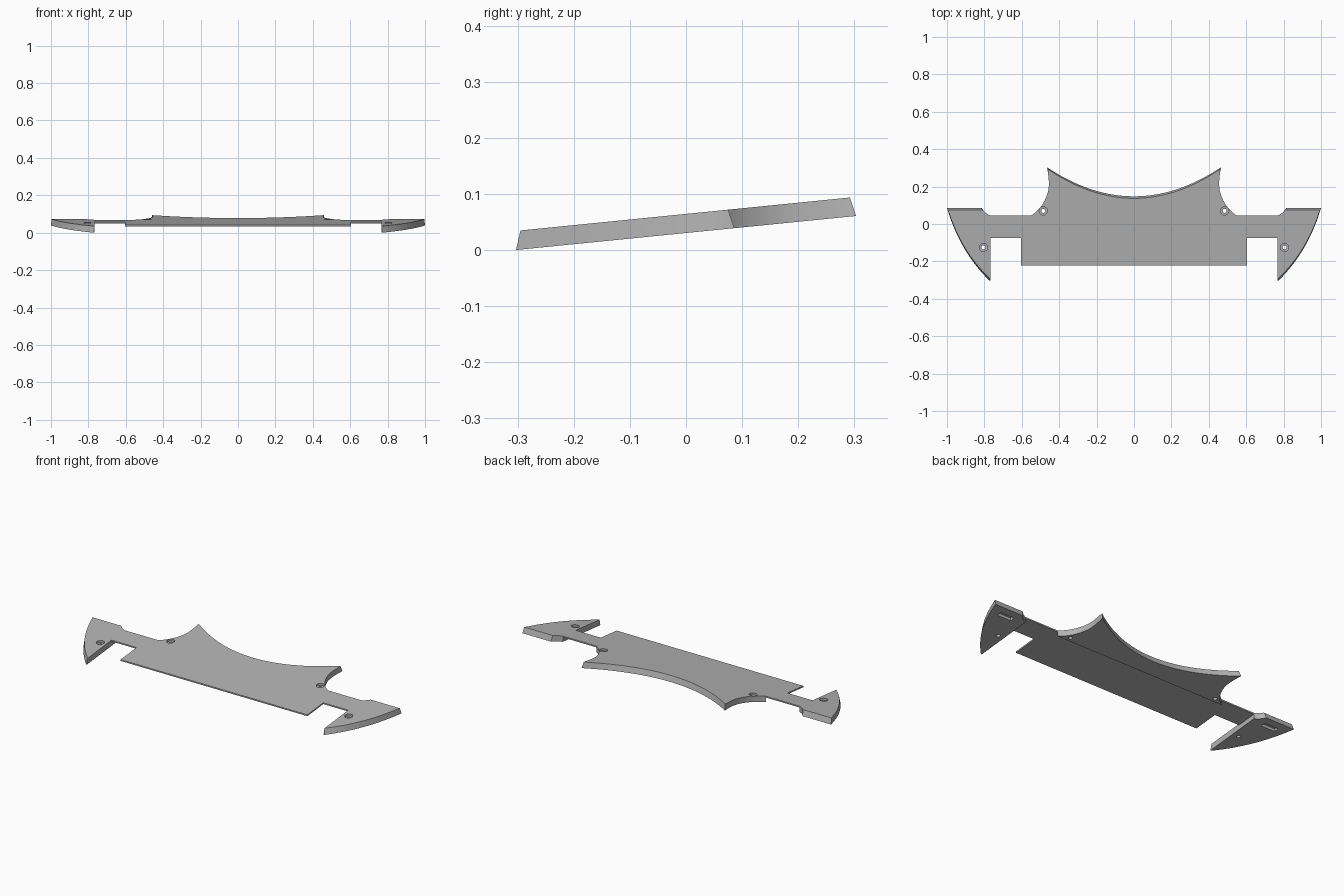
import bpy, bmesh, math

if "Cube" in bpy.data.objects:
    bpy.data.objects.remove(bpy.data.objects["Cube"], do_unlink=True)

THICK, THIN, DRAFT = 0.034, 0.008, 0.011

grey = bpy.data.materials.new("plain grey")
grey.use_nodes = True
grey.diffuse_color = (0.45, 0.45, 0.45, 1)
grey.node_tree.nodes["Principled BSDF"].inputs["Base Color"].default_value = grey.diffuse_color


def top(y):
    """Height of the sloping upper surface."""
    return 0.0645 + 0.1 * y


def loft(name, rings):
    """Closed solid through rings of (x, y, depth below the upper surface)."""
    bm = bmesh.new()
    loops = [[bm.verts.new((x, y, top(y) - d)) for x, y, d in r] for r in rings]
    n = len(loops[0])
    for a, b in zip(loops, loops[1:]):
        for i in range(n):
            j = (i + 1) % n
            bm.faces.new((a[i], a[j], b[j], b[i]))
    bm.faces.new(loops[0])
    bm.faces.new(loops[-1])
    bmesh.ops.recalc_face_normals(bm, faces=bm.faces)
    mesh = bpy.data.meshes.new(name)
    bm.to_mesh(mesh)
    bm.free()
    obj = bpy.data.objects.new(name, mesh)
    bpy.context.collection.objects.link(obj)
    mesh.materials.append(grey)
    return obj


def bezier(p, q, r, n):
    """Points on a quadratic curve from p to r, leaving out r."""
    out = []
    for i in range(n):
        t = i / n
        out.append(tuple((1 - t) ** 2 * a + 2 * t * (1 - t) * b + t * t * c
                         for a, b, c in zip(p, q, r)))
    return out


def activate(obj):
    bpy.ops.object.select_all(action='DESELECT')
    obj.select_set(True)
    bpy.context.view_layer.objects.active = obj


def cut(obj, cutter):
    cutter.hide_render = True
    mod = obj.modifiers.new("cut", 'BOOLEAN')
    mod.operation, mod.solver, mod.object = 'DIFFERENCE', 'EXACT', cutter
    activate(obj)
    bpy.ops.object.modifier_apply(modifier=mod.name)
    bpy.data.objects.remove(cutter, do_unlink=True)


def screw_hole(obj, cx, cy):
    """Through hole with a wider seat for the screw head."""
    def ring(r, d):
        return [(cx + r * math.cos(math.tau * i / 24),
                 cy + r * math.sin(math.tau * i / 24), d) for i in range(24)]
    cut(obj, loft("hole_cutter", [ring(0.011, 0.06), ring(0.011, 0.013),
                                  ring(0.022, 0.012), ring(0.022, -0.02)]))


def solid(name, low, high, depth):
    return loft(name, [[(x, y, depth) for x, y in low], [(x, y, 0) for x, y in high]])


# Thin plate: cross bar and front panel in one outline
half = [(0.605, -0.222), (0.605, -0.075), (0.767, -0.075), (0.767, 0.045), (0.55, 0.045)]
outline = half + [(-x, y) for x, y in reversed(half)]
plate = solid("thin_plate", outline, outline, THIN)

# Thick rear block with scooped back and hollow flanks
flank = (bezier((0.55, 0.045), (0.48, 0.09), (0.458, 0.18), 10)
         + bezier((0.458, 0.18), (0.45, 0.23), (0.465, 0.303), 5))
scoop = [(0.465 * i / 16, 0.148 + 0.155 * (i / 16) ** 2) for i in range(16, -17, -1)]
left = [(-x, y) for x, y in reversed(flank)]
low = flank + scoop + left
high = flank + [(x * 0.985, y - DRAFT) for x, y in scoop] + left
block = solid("rear_block", low, high, THICK)
for side in (1, -1):
    screw_hole(block, side * 0.485, 0.07)

# End wings: curved outer edge, straight back, small hollow corner
outer = bezier((0.772, -0.303), (0.93, -0.15), (1.0, 0.086), 20)
corner = bezier((0.815, 0.086), (0.795, 0.055), (0.767, 0.045), 6)
back = [(1.0, 0.086)] + corner[:1]
inner = corner[1:] + [(0.767, 0.045), (0.767, -0.303)]
low = outer + back + inner
high = ([(x - 0.005, y + 0.008 * (1 - i / 10)) for i, (x, y) in enumerate(outer)]
        + [(x - 0.004, y - DRAFT) for x, y in back]
        + [(x, min(max(y, -0.295), 0.075)) for x, y in inner])
wing = solid("end_wings", low, high, THICK)
screw_hole(wing, 0.805, -0.125)

# Slot in the underside of each wing
slot = [(0.84, 0.015), (0.93, 0.015), (0.93, 0.043), (0.84, 0.043)]
cut(wing, loft("slot_cutter", [[(x, y, 0.05) for x, y in slot],
                               [(x, y, 0.018) for x, y in slot]]))
mirror = wing.modifiers.new("mirror", 'MIRROR')
mirror.use_mirror_merge = False
activate(wing)
bpy.ops.object.modifier_apply(modifier=mirror.name)

for obj in (plate, block, wing):
    activate(obj)
    bpy.ops.object.shade_smooth_by_angle(angle=math.radians(30))
